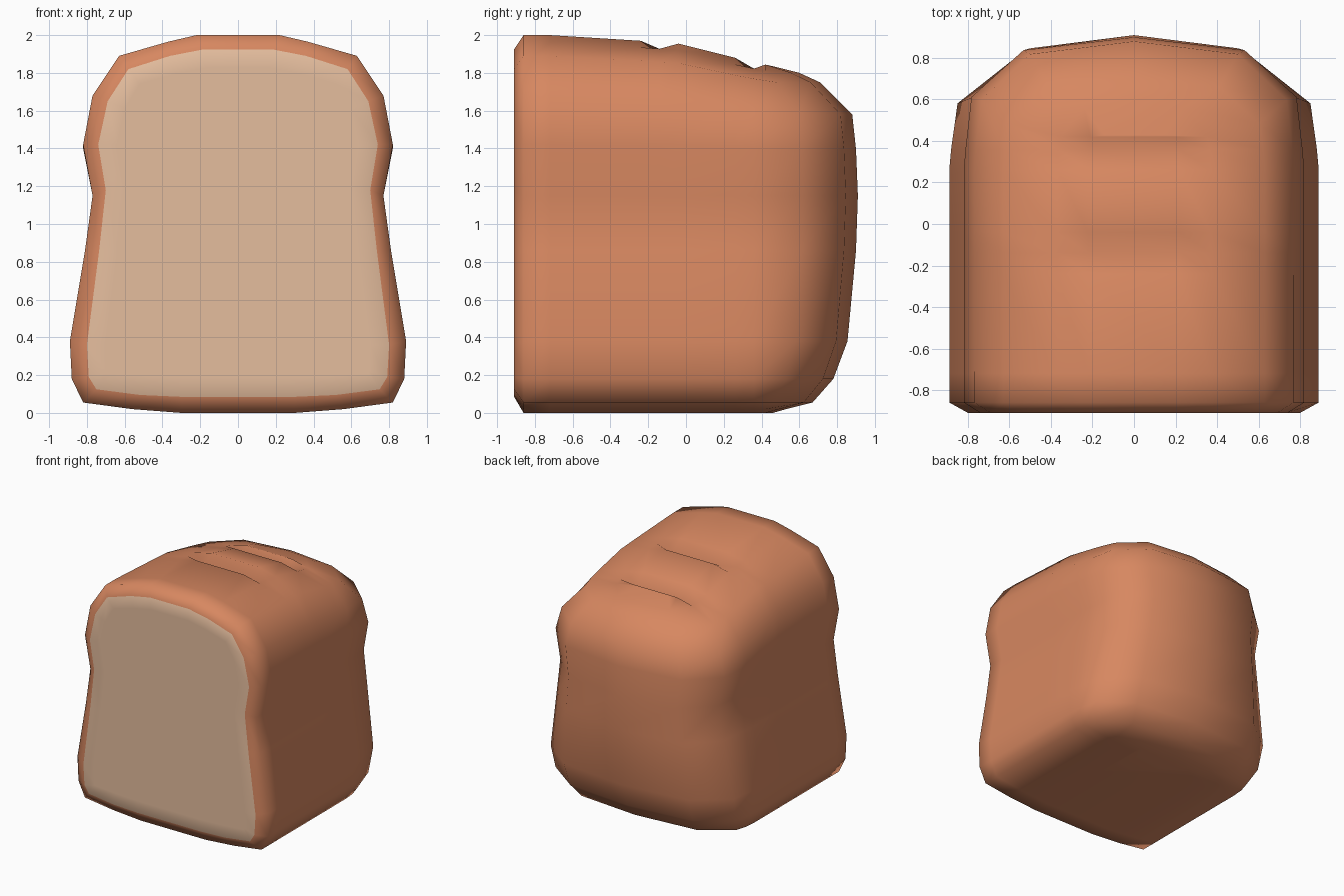
import bpy, bmesh, math

if "Cube" in bpy.data.objects:
    bpy.data.objects.remove(bpy.data.objects["Cube"])

def material(name, rgb):
    m = bpy.data.materials.new(name)
    m.diffuse_color = (*rgb, 1)
    m.use_nodes = True
    m.node_tree.nodes["Principled BSDF"].inputs["Base Color"].default_value = m.diffuse_color
    return m

crust = material("crust brown", (0.68, 0.244, 0.118))
crumb = material("crumb cream", (0.78, 0.51, 0.34))

# Levels from base to top: half width, height, back depth,
# half width and height of the cut slice edge, share of the backward slope
LEVELS = [
    (.30, .00, .46, .30, .085, 0), (.56, .02, .53, .52, .095, 0),
    (.82, .055, .67, .75, .125, 0), (.88, .18, .78, .79, .19, 0),
    (.89, .38, .855, .80, .36, 0), (.81, .86, .90, .735, .86, 0),
    (.77, 1.15, .91, .70, 1.18, 0), (.82, 1.42, .90, .74, 1.42, .15),
    (.77, 1.68, .88, .69, 1.65, .6), (.63, 1.89, .71, .58, 1.82, .85),
    (.37, 1.965, .60, .36, 1.89, 1), (.22, 2.0, .46, .18, 1.925, 1),
]
STATIONS = [-.86, -.72, -.24, -.14, -.04, .26, .36]
SLOPE = [(-.72, 0), (-.24, .03), (-.04, .045), (.26, .12), (.46, .165)]

def drop(y):
    """How far the top has sunk at depth y."""
    if y <= SLOPE[0][0]:
        return 0
    for (a, da), (b, db) in zip(SLOPE, SLOPE[1:]):
        if y <= b:
            return da + (db - da) * (y - a) / (b - a)
    return SLOPE[-1][1]

bm = bmesh.new()
rings, rim_r, rim_l = [], [], []
for n, (w, z, b, wi, zi, k) in enumerate(LEVELS):
    half = [(w * (.99 if y > .3 else 1), y) for y in STATIONS]
    half += [(.955 * w, max(.68 * b, .42)), (.65 * w, .93 * b)]
    path = half + [(0, b)] + [(-x, y) for x, y in reversed(half)]
    ring = []
    for x, y in path:
        h = z - k * drop(y)
        if n == len(LEVELS) - 1 and y in (-.14, .36):   # slashes in the top
            h -= .065
        ring.append(bm.verts.new((x, y, h)))
    rings.append(ring)
    rim_r.append(bm.verts.new((wi, -.91, zi)))
    rim_l.append(bm.verts.new((-wi, -.91, zi)))

# Side and back walls
for a, b in zip(rings, rings[1:]):
    for j in range(len(a) - 1):
        bm.faces.new((a[j], a[j + 1], b[j + 1], b[j]))
# Top strip and base
top, half_n = rings[-1], len(STATIONS) + 2
for j in range(half_n - 1):
    bm.faces.new((top[j], top[j + 1], top[-2 - j], top[-1 - j]))
bm.faces.new(top[half_n - 1:half_n + 2])
bm.faces.new(rings[0])

# Bevelled crust rim and the cut slice face
outer = [r[0] for r in rings] + [r[-1] for r in reversed(rings)]
inner = rim_r + rim_l[::-1]
count = len(outer)
for i in range(count):
    j = (i + 1) % count
    bm.faces.new((outer[i], outer[j], inner[j], inner[i]))
cut = bm.faces.new(inner)
cut.material_index = 1
bmesh.ops.recalc_face_normals(bm, faces=bm.faces[:])
inset = bmesh.ops.inset_region(bm, faces=[cut], thickness=.1, use_even_offset=False)
for f in inset["faces"]:
    f.material_index = 1

mesh = bpy.data.meshes.new("bread_loaf")
bm.to_mesh(mesh)
bm.free()
mesh.materials.append(crust)
mesh.materials.append(crumb)
loaf = bpy.data.objects.new("bread_loaf", mesh)
bpy.context.collection.objects.link(loaf)
bpy.context.view_layer.objects.active = loaf
loaf.select_set(True)
bpy.ops.object.shade_smooth_by_angle(angle=math.radians(62))
